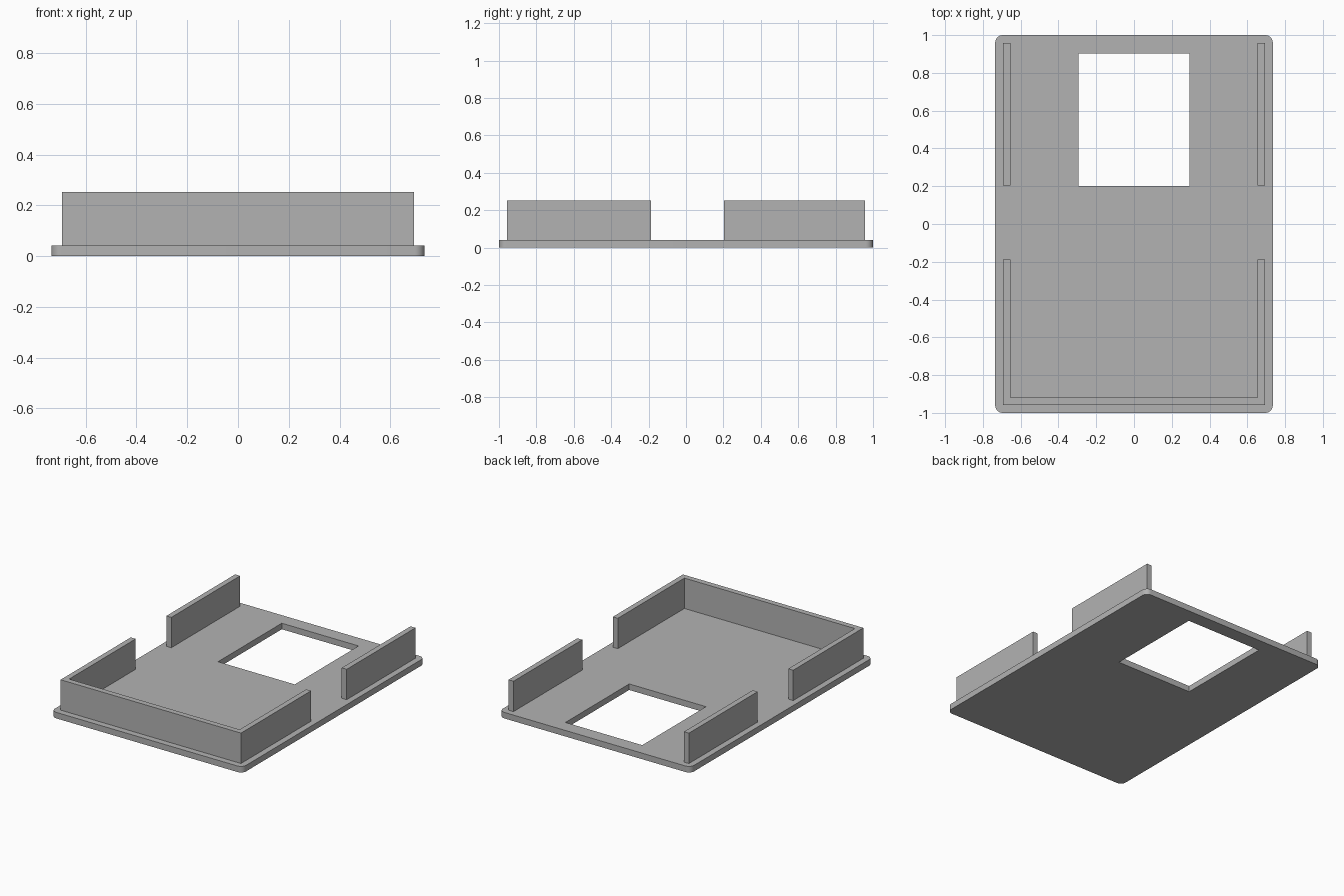
import bpy
import bmesh
from math import radians

if "Cube" in bpy.data.objects:
    bpy.data.objects.remove(bpy.data.objects["Cube"], do_unlink=True)

HALF_W, HALF_L = 0.735, 1.0
PLATE_TOP, WALL_TOP = 0.042, 0.253
WALL_OUT, WALL_IN = 0.693, 0.655

grey = bpy.data.materials.new("plain grey")
grey.use_nodes = True
colour = (0.45, 0.45, 0.45, 1)
grey.diffuse_color = colour
grey.node_tree.nodes["Principled BSDF"].inputs["Base Color"].default_value = colour


def prism(name, outline, z0, z1):
    """Extrude a flat counter-clockwise outline from z0 to z1."""
    bm = bmesh.new()
    base = bm.faces.new([bm.verts.new((x, y, z0)) for x, y in outline])
    top = bmesh.ops.extrude_face_region(bm, geom=[base], use_keep_orig=True)
    for v in top["geom"]:
        if isinstance(v, bmesh.types.BMVert):
            v.co.z = z1
    bmesh.ops.recalc_face_normals(bm, faces=bm.faces)
    mesh = bpy.data.meshes.new(name)
    bm.to_mesh(mesh)
    bm.free()
    mesh.materials.append(grey)
    obj = bpy.data.objects.new(name, mesh)
    bpy.context.collection.objects.link(obj)
    return obj


def rect(x0, x1, y0, y1):
    return [(x0, y0), (x1, y0), (x1, y1), (x0, y1)]


def apply_modifiers(obj):
    bpy.ops.object.select_all(action="DESELECT")
    obj.select_set(True)
    bpy.context.view_layer.objects.active = obj
    for mod in list(obj.modifiers):
        bpy.ops.object.modifier_apply(modifier=mod.name)


# Base plate: rounded upright corners, then the rectangular window
plate = prism("base_plate", rect(-HALF_W, HALF_W, -HALF_L, HALF_L), 0, PLATE_TOP)
bm = bmesh.new()
bm.from_mesh(plate.data)
upright = [e for e in bm.edges if abs(e.verts[0].co.z - e.verts[1].co.z) > 0.01]
bmesh.ops.bevel(bm, geom=upright, offset=0.04, segments=8, profile=0.5, affect="EDGES")
bm.to_mesh(plate.data)
bm.free()

cutter = prism("window_cutter", rect(-0.295, 0.295, 0.202, 0.902), -0.1, 0.1)
cutter.hide_render = True
cut = plate.modifiers.new("window", "BOOLEAN")
cut.operation = "DIFFERENCE"
cut.solver = "EXACT"
cut.object = cutter
apply_modifiers(plate)
bpy.data.objects.remove(cutter, do_unlink=True)
bpy.ops.object.shade_smooth_by_angle(angle=radians(30))

# U-shaped front wall wrapping both front corners
side_end, front_out, front_in = -0.187, -0.957, -0.918
prism("front_wall", [
    (-WALL_OUT, front_out), (WALL_OUT, front_out), (WALL_OUT, side_end),
    (WALL_IN, side_end), (WALL_IN, front_in), (-WALL_IN, front_in),
    (-WALL_IN, side_end), (-WALL_OUT, side_end),
], PLATE_TOP, WALL_TOP)

# Free-standing rear side walls
for side, sign in (("left", 1), ("right", -1)):
    x0, x1 = sorted((sign * WALL_IN, sign * WALL_OUT))
    prism(f"rear_{side}_wall", rect(x0, x1, 0.203, 0.958), PLATE_TOP, WALL_TOP)
